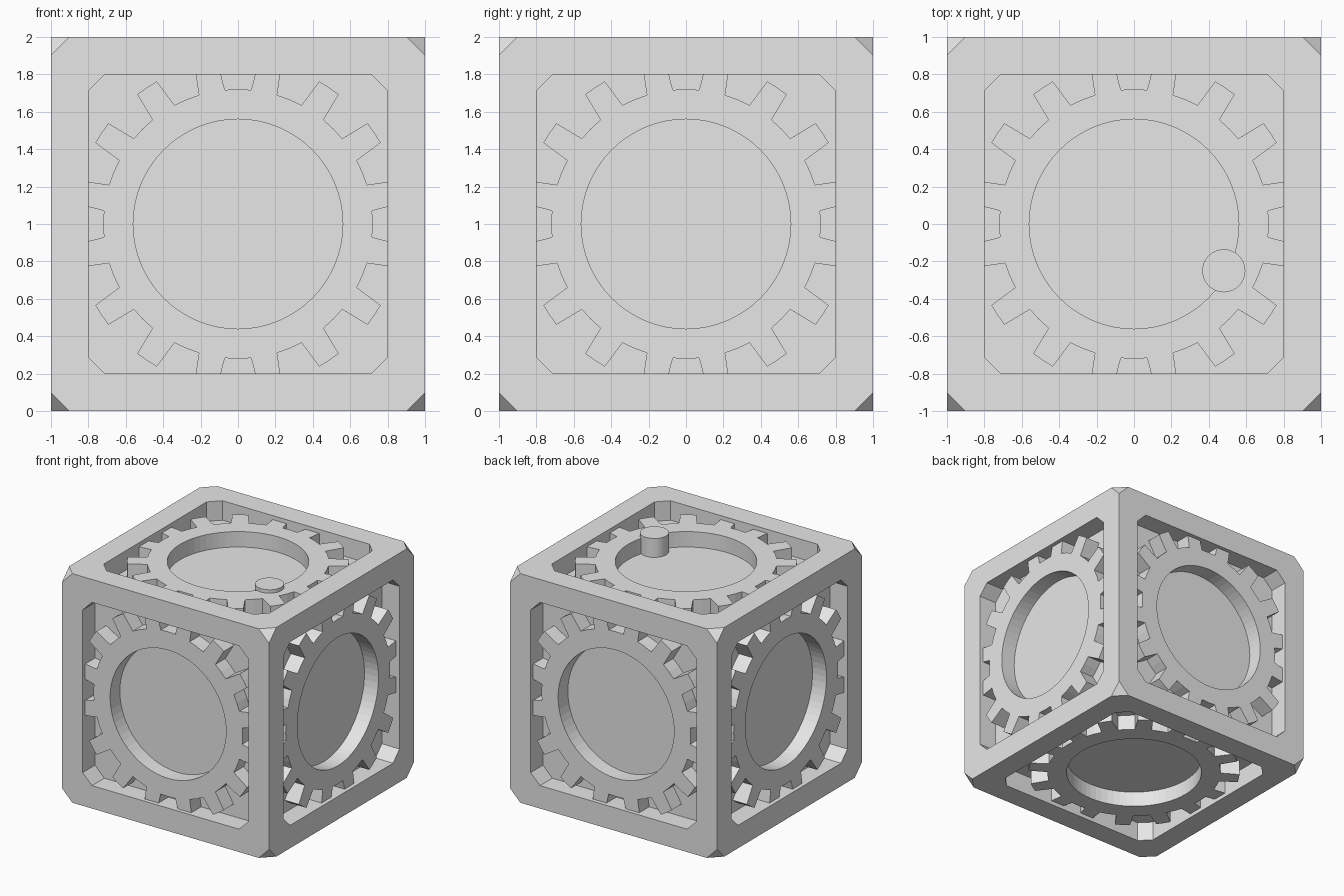
import bpy, bmesh
from math import cos, sin, radians, pi
from mathutils import Matrix, Vector

if "Cube" in bpy.data.objects:
    bpy.data.objects.remove(bpy.data.objects["Cube"])

grey = bpy.data.materials.new("light grey")
grey.diffuse_color = (0.8, 0.8, 0.8, 1)
grey.use_nodes = True
grey.node_tree.nodes["Principled BSDF"].inputs["Base Color"].default_value = grey.diffuse_color

FLOOR, GEAR_TOP, GEAR_BACK = 0.83, 0.965, 0.81
CENTRE = Matrix.Translation((0, 0, 1))
SIDES = {
    "top": Matrix(), "bottom": Matrix.Rotation(pi, 4, 'X'),
    "front": Matrix.Rotation(pi / 2, 4, 'X'), "back": Matrix.Rotation(-pi / 2, 4, 'X'),
    "right": Matrix.Rotation(pi / 2, 4, 'Y'), "left": Matrix.Rotation(-pi / 2, 4, 'Y'),
}


def finish(bm, name):
    bmesh.ops.remove_doubles(bm, verts=bm.verts, dist=0.0005)
    bmesh.ops.recalc_face_normals(bm, faces=bm.faces)
    me = bpy.data.meshes.new(name)
    bm.to_mesh(me)
    bm.free()
    me.materials.append(grey)
    return me


def add(name, me, matrix):
    ob = bpy.data.objects.new(name, me)
    bpy.context.collection.objects.link(ob)
    ob.matrix_world = matrix
    return ob


def octagon(a, b, z):
    return [Vector((x, y, z)) for x, y in
            ((a, -b), (a, b), (b, a), (-b, a), (-a, b), (-a, -b), (-b, -a), (b, -a))]


# Cube housing: clipped corners and a recessed eight-sided window on each side
bm = bmesh.new()
for m in SIDES.values():
    loops = [[bm.verts.new(m @ p) for p in o] for o in
             (octagon(1, 0.9, 1), octagon(0.8, 0.71, 1), octagon(0.8, 0.71, FLOOR))]
    for p, q in zip(loops, loops[1:]):
        for i in range(8):
            j = (i + 1) % 8
            bm.faces.new((p[i], p[j], q[j], q[i]))
    bm.faces.new(loops[2])
for x in (-1, 1):
    for y in (-1, 1):
        for z in (-1, 1):
            bm.faces.new([bm.verts.new(p) for p in
                          ((0.9 * x, y, z), (x, 0.9 * y, z), (x, y, 0.9 * z))])
add("cube_housing", finish(bm, "cube_housing"), CENTRE)

# Sixteen-tooth ring gear, with a gap lying on each axis
bm = bmesh.new()


def pt(r, deg):
    a = radians(deg)
    return bm.verts.new((r * cos(a), r * sin(a), GEAR_BACK))


STEP = 360 / 64
for i in range(64):
    a, b = i * STEP, (i + 1) * STEP
    bm.faces.new((pt(0.56, a), pt(0.72, a), pt(0.72, b), pt(0.56, b)))
for k in range(16):
    c = (k + 0.5) * 22.5
    for s in (-1, 1):
        bm.faces.new((pt(0.72, c), pt(0.877, c), pt(0.877, c + s * 4.1), pt(0.72, c + s * STEP)))
bmesh.ops.remove_doubles(bm, verts=bm.verts, dist=0.0005)
new = bmesh.ops.extrude_face_region(bm, geom=bm.faces[:], use_keep_orig=True)["geom"]
bmesh.ops.translate(bm, vec=(0, 0, GEAR_TOP - GEAR_BACK),
                    verts=[g for g in new if isinstance(g, bmesh.types.BMVert)])
gear = finish(bm, "gear")
for side, m in SIDES.items():
    add(side + "_gear", gear, CENTRE @ m)

# Round peg on the top gear
bm = bmesh.new()
bmesh.ops.create_cone(bm, cap_ends=True, segments=32, radius1=0.115, radius2=0.115, depth=0.18)
peg = finish(bm, "top_peg")
add("top_peg", peg, Matrix.Translation((0.48, -0.25, 1.905)))
